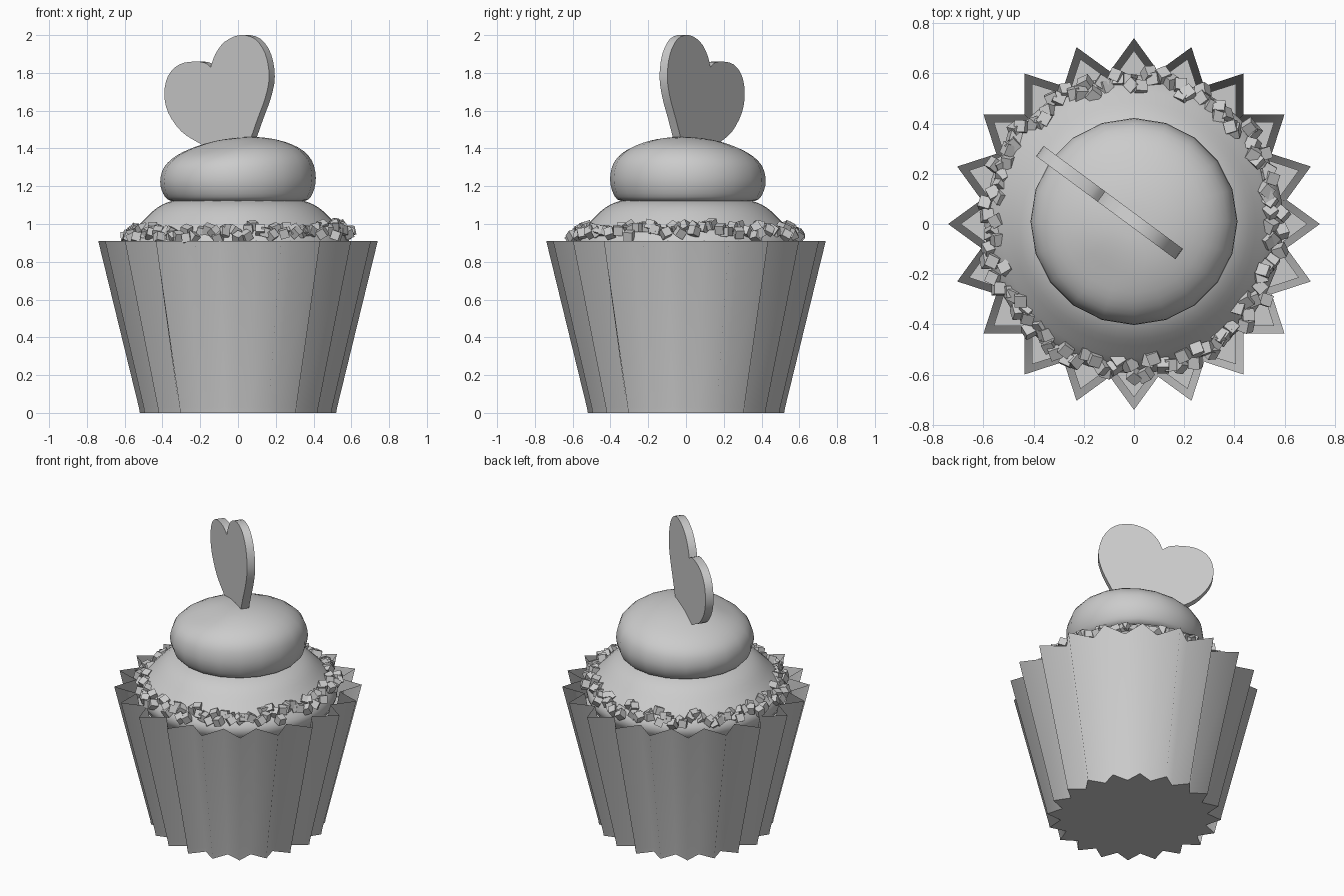
import bpy, bmesh, math, random
from mathutils import Vector, Matrix, Euler

if "Cube" in bpy.data.objects:
    bpy.data.objects.remove(bpy.data.objects["Cube"])

random.seed(4)


def finish(name, bm, angle=None):
    bmesh.ops.recalc_face_normals(bm, faces=bm.faces)
    me = bpy.data.meshes.new(name)
    bm.to_mesh(me)
    bm.free()
    ob = bpy.data.objects.new(name, me)
    bpy.context.collection.objects.link(ob)
    if angle is not None:
        bpy.ops.object.select_all(action='DESELECT')
        ob.select_set(True)
        bpy.context.view_layer.objects.active = ob
        bpy.ops.object.shade_smooth_by_angle(angle=math.radians(angle))
    return ob


def star(bm, outer, inner, z, points=20):
    ring = []
    for i in range(points * 2):
        a = math.pi * i / points
        r = inner if i % 2 else outer
        ring.append(bm.verts.new((r * math.cos(a), r * math.sin(a), z)))
    return ring


def bridge(bm, a, b):
    n = len(a)
    return [bm.faces.new((a[i], a[(i + 1) % n], b[(i + 1) % n], b[i])) for i in range(n)]


def spline(pts, steps):
    # Catmull-Rom through an open row of points
    p = [Vector(q) for q in pts]
    p = [p[0] * 2 - p[1]] + p + [p[-1] * 2 - p[-2]]
    out = []
    for i in range(1, len(p) - 2):
        a, b, c, d = p[i - 1:i + 3]
        for s in range(steps):
            t = s / steps
            out.append(0.5 * (2 * b + (c - a) * t + (2 * a - 5 * b + 4 * c - d) * t * t
                              + (3 * b - a - 3 * c + d) * t ** 3))
    return out + [p[-2]]


def lathe(name, profile, sides, shape=None):
    bm = bmesh.new()
    pts = spline(profile, 3)
    rings = []
    for r, z in pts[1:-1]:
        rings.append([bm.verts.new((r * math.cos(2 * math.pi * i / sides),
                                    r * math.sin(2 * math.pi * i / sides), z))
                      for i in range(sides)])
    for a, b in zip(rings, rings[1:]):
        bridge(bm, a, b)
    for ring, z in ((rings[0], pts[0].y), (rings[-1], pts[-1].y)):
        tip = bm.verts.new((0, 0, z))
        for i in range(sides):
            bm.faces.new((ring[i], ring[(i + 1) % sides], tip))
    if shape:
        for v in bm.verts:
            shape(v)
    return finish(name, bm, 60)


# pleated paper cup, open at the top
bm = bmesh.new()
rings = [star(bm, 0.52, 0.44, 0), star(bm, 0.525, 0.445, 0.03),
         star(bm, 0.735, 0.61, 0.89), star(bm, 0.74, 0.615, 0.91)]
for lo, hi in zip(rings, rings[1:]):
    for f in bridge(bm, lo, hi):
        f.smooth = True
base = bm.faces.new(rings[0])
for e in base.edges:
    e.smooth = False
finish("paper_cup", bm)

# cake filling just below the rim
bm = bmesh.new()
bm.faces.new(star(bm, 0.69, 0.575, 0.80))
finish("cake_top", bm)

# lower frosting layer
lathe("lower_frosting",
      [(0, 0.78), (0.5, 0.79), (0.575, 0.83), (0.595, 0.89), (0.565, 0.95), (0.51, 1.01),
       (0.43, 1.085), (0.34, 1.125), (0.2, 1.15), (0, 1.16)], 40)


# upper frosting layer, slightly lopsided
def lopsided(v):
    k = max(0, (v.co.z - 1.14) / 0.32)
    v.co.z += k * (0.08 * v.co.x - 0.04 * v.co.y)
    d = (v.co.x + 0.15) ** 2 + (v.co.y + 0.22) ** 2
    v.co.z -= 0.02 * k * math.exp(-d / 0.015)
    v.co.y += 0.01


lathe("upper_frosting",
      [(0, 1.12), (0.25, 1.12), (0.355, 1.122), (0.395, 1.16), (0.412, 1.235), (0.39, 1.32),
       (0.32, 1.385), (0.21, 1.43), (0.1, 1.452), (0, 1.457)], 20, lopsided)

# crumbs scattered around the frosting edge
bm = bmesh.new()
count = 125
for i in range(count):
    a = 2 * math.pi * (i + random.uniform(-0.5, 0.5)) / count
    r = random.uniform(0.535, 0.605)
    z = 0.94 + (0.595 - r) * 0.7 + random.uniform(-0.01, 0.012) + 0.012 * math.cos(a)
    turn = Euler([random.uniform(-0.6, 0.6), random.uniform(-0.6, 0.6),
                  random.uniform(0, 3)]).to_matrix().to_4x4()
    m = Matrix.Translation((r * math.cos(a), r * math.sin(a), z)) @ turn
    bmesh.ops.create_cube(bm, size=0.047, matrix=m)
finish("crumbs", bm)

# heart topper: front outline in x and z, laid on a slanted vertical plane
right_half = [(-0.145, 1.83), (-0.12, 1.90), (-0.07, 1.965), (0.01, 2.0), (0.09, 1.98),
              (0.145, 1.90), (0.165, 1.78), (0.145, 1.67), (0.105, 1.56), (0.07, 1.46), (0.02, 1.32)]
left_half = [(0.02, 1.32), (-0.08, 1.36), (-0.2, 1.425), (-0.3, 1.49), (-0.37, 1.59), (-0.39, 1.69),
             (-0.37, 1.785), (-0.31, 1.845), (-0.23, 1.86), (-0.175, 1.853), (-0.145, 1.83)]
outline = spline(right_half, 3)[:-1] + spline(left_half, 3)[:-1]
bm = bmesh.new()
front = [bm.verts.new((x, 0.27 - 0.739 * (x + 0.39), z)) for x, z in outline]
back = [bm.verts.new(v.co + Vector((0.03, 0.041, 0))) for v in front]
bm.faces.new(front)
bm.faces.new(back)
bridge(bm, front, back)
finish("heart_topper", bm, 35)
